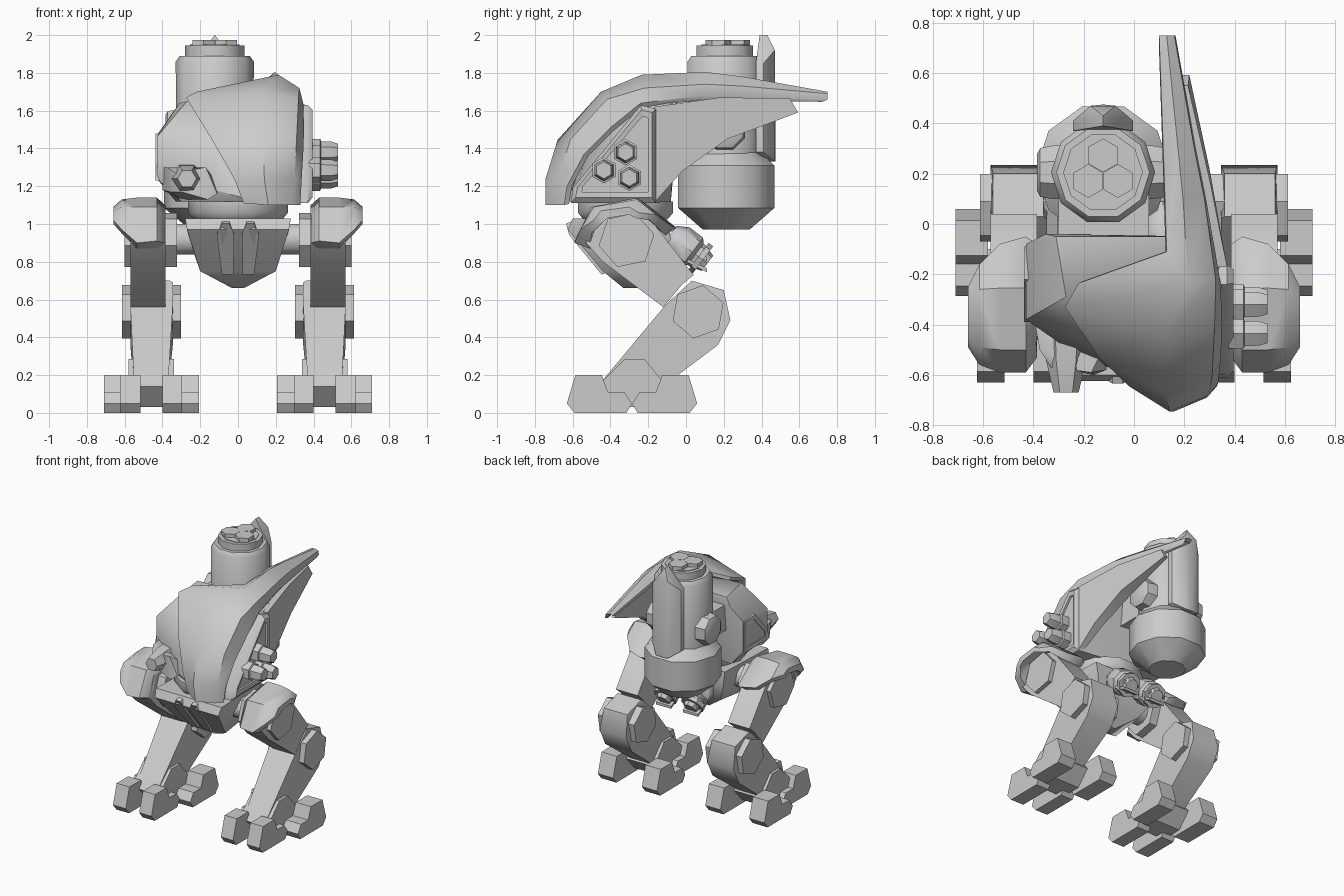
import bpy, bmesh, math
from mathutils import Vector

grey = bpy.data.materials.new("armour_grey")
grey.diffuse_color = (0.6, 0.6, 0.6, 1)


def finish(name, bm, mirror=False):
    bmesh.ops.recalc_face_normals(bm, faces=bm.faces)
    me = bpy.data.meshes.new(name)
    bm.to_mesh(me)
    bm.free()
    me.materials.append(grey)
    ob = bpy.data.objects.new(name, me)
    bpy.context.collection.objects.link(ob)
    if mirror:
        ob.modifiers.new("mirror", 'MIRROR').use_axis[0] = True
    return ob


def loft(name, rings, mirror=False):
    """Closed skin through rings of equal point count."""
    bm = bmesh.new()
    vs = [[bm.verts.new(p) for p in r] for r in rings]
    n = len(vs[0])
    for a, b in zip(vs, vs[1:]):
        for i in range(n):
            bm.faces.new((a[i], a[(i + 1) % n], b[(i + 1) % n], b[i]))
    bm.faces.new(vs[0])
    bm.faces.new(vs[-1])
    return finish(name, bm, mirror)


def prism(name, poly, x0, x1, mirror=False):
    """Side outline (y, z) extruded along x."""
    return loft(name, [[(x, y, z) for y, z in poly] for x in (x0, x1)], mirror)


def lathe(name, prof, n, centre, axis, mirror=False, turn=0.0):
    """Turned part; prof is (distance along axis, radius)."""
    q = Vector(axis).to_track_quat('Z', 'Y')
    c = Vector(centre)
    rings = []
    for d, r in prof:
        rings.append([c + q @ Vector((r * math.cos(turn + math.tau * i / n),
                                      r * math.sin(turn + math.tau * i / n), d)) for i in range(n)])
    return loft(name, rings, mirror)


def hull(name, pts, mirror=False):
    bm = bmesh.new()
    for p in pts:
        bm.verts.new(p)
    res = bmesh.ops.convex_hull(bm, input=bm.verts)
    bmesh.ops.delete(bm, geom=list({g for g in res["geom_interior"] if isinstance(g, bmesh.types.BMVert)}),
                     context='VERTS')
    bmesh.ops.dissolve_limit(bm, angle_limit=0.03, verts=bm.verts, edges=bm.edges)
    return finish(name, bm, mirror)


# Feet: two front and two rear toes around an ankle block
toe = [(0, .05), (.04, .11), (.127, .11), (.16, .2), (.30, .2), (.345, .05), (.305, 0), (.03, 0)]
for nm, s, spans in (("front_toe", -1, ((.296, .40), (.515, .624))),
                     ("rear_toe", 1, ((.206, .335), (.58, .71)))):
    for a, b in spans:
        prism(nm, [(-.286 + s * v, z) for v, z in toe], a, b, True)
prism("ankle", [(-.47, .14), (-.325, .285), (-.22, .285), (-.10, .14), (-.20, .03), (-.37, .03)], .34, .58, True)

# Shin, tapered from knee to ankle
loft("shin", [[(x, y, z) for x, y, z in ((.37, -.46, .15), (.55, -.46, .15), (.55, -.15, .12), (.37, -.15, .12))],
              [(.345, -.11, .57), (.57, -.11, .57), (.57, .17, .36), (.345, .17, .36)],
              [(.345, .02, .69), (.57, .02, .69), (.57, .235, .49), (.345, .235, .49)],
              [(.36, .03, .70), (.56, .03, .70), (.56, .20, .65), (.36, .20, .65)]], True)
lathe("knee_joint", [(-.155, .143), (.155, .143)], 6, (.458, .064, .535), (1, 0, 0), True, .35)

# Thigh and hip
prism("thigh", [(-.53, .90), (-.47, 1.05), (-.33, 1.08), (-.20, 1.04), (.04, .73), (-.02, .68), (-.12, .56), (-.44, .80)],
      .385, .57, True)
lathe("hip_joint", [(-.14, .15), (.14, .15)], 6, (.462, -.315, .915), (1, 0, 0), True, .2)
lathe("hip_axle", [(0, .085), (.25, .085)], 10, (.15, -.315, .92), (1, 0, 0), True)

# Bent guard over each hip, drawn in towards its outer side
guard = [(.385, [(-.53, .90), (-.46, 1.06), (-.26, 1.10), (-.08, .97), (-.12, .95), (-.26, 1.06), (-.44, 1.03), (-.49, .88)]),
         (.43, [(-.59, .91), (-.50, 1.09), (-.255, 1.14), (-.05, .98), (-.11, .94), (-.25, 1.08), (-.455, 1.04), (-.51, .87)]),
         (.535, [(-.59, .90), (-.50, 1.09), (-.255, 1.14), (-.08, .99), (-.13, .96), (-.25, 1.08), (-.455, 1.04), (-.51, .87)]),
         (.615, [(-.56, .97), (-.49, 1.09), (-.26, 1.13), (-.16, 1.05), (-.19, 1.02), (-.26, 1.08), (-.44, 1.04), (-.50, .95)]),
         (.66, [(-.49, 1.02), (-.45, 1.07), (-.30, 1.09), (-.25, 1.06), (-.26, 1.03), (-.30, 1.05), (-.42, 1.03), (-.45, 1.0)])]
loft("hip_guard", [[(x, y, z) for y, z in r] for x, r in guard], True)

# Pelvis wedge with two raised front blades
loft("pelvis", [[(-.28, -.60, 1.03), (.28, -.60, 1.03), (.26, -.10, 1.03), (-.26, -.10, 1.03)],
                [(-.27, -.625, .97), (.27, -.625, .97), (.26, -.08, .92), (-.26, -.08, .92)],
                [(-.20, -.44, .75), (.20, -.44, .75), (.18, -.16, .77), (-.18, -.16, .77)],
                [(-.03, -.33, .66), (.03, -.33, .66), (.03, -.24, .66), (-.03, -.24, .66)]])
blade = [(.045, 1.01), (.085, 1.01), (.112, .95), (.085, .74), (.025, .74), (.02, .95)]


def pelvis_y(z):
    return -.615 + max(0, .97 - z) * .82


loft("pelvis_blade", [[(x, pelvis_y(z) - d, z - d * .4) for x, z in blade] for d in (-.02, .02)], True)
lathe("waist_ring", [(0, .24), (.03, .265), (.09, .265)], 10, (0, -.32, 1.03), (0, 0, 1))

# Rear exhausts under the waist
lathe("exhaust", [(-.12, .06), (-.06, .095), (.03, .095), (.05, .07), (.07, .07), (.07, .09), (.10, .09),
                  (.10, .06), (.13, .05)], 8, (.115, .01, .87), (0, .8, -.6), True)
for z in (.80, .86):
    hull("exhaust_fin", [(x, y, z + dz - y * .5) for x in (.05, .18) for y in (-.05, .11) for dz in (0, .02)], True)

# Torso
hull("torso", [(-.43, -.08, 1.24), (-.43, -.08, 1.47), (-.43, -.38, 1.24), (-.43, -.38, 1.46),
               (-.35, -.04, 1.58), (-.31, -.05, 1.64), (-.27, -.29, 1.65), (.30, -.05, 1.65),
               (.32, -.25, 1.62), (.36, -.16, 1.11), (.36, -.60, 1.12), (.36, -.16, 1.60),
               (-.33, -.08, 1.12), (-.30, -.42, 1.12), (.10, -.63, 1.12), (-.20, -.54, 1.20), (-.05, -.5, 1.45)])

# Framed side panels (left and right)
outer = [(-.61, 1.11), (-.60, 1.19), (-.24, 1.63), (-.16, 1.61), (-.16, 1.11)]
rim = [(-.585, 1.14), (-.575, 1.195), (-.235, 1.605), (-.18, 1.59), (-.18, 1.14)]
inner = [(-.55, 1.17), (-.545, 1.20), (-.23, 1.57), (-.20, 1.56), (-.20, 1.17)]
loft("right_side_panel", [[(x, y, z) for y, z in r] for x, r in
                          ((.30, outer), (.37, outer), (.395, rim), (.39, inner), (.375, inner))])
lo = [(-.39, 1.23), (-.37, 1.30), (-.22, 1.48), (-.09, 1.47), (-.09, 1.23)]
li = [(-.35, 1.26), (-.34, 1.30), (-.21, 1.44), (-.12, 1.44), (-.12, 1.26)]
loft("left_side_panel", [[(x, y, z) for y, z in r] for x, r in
                         ((-.38, lo), (-.438, lo), (-.435, li), (-.415, li))])

# Three stubby launch tubes on the right panel
for y, z in ((-.32, 1.38), (-.435, 1.285), (-.30, 1.245)):
    lathe("launch_tube", [(0, .07), (.06, .07), (.065, .058), (.12, .056), (.155, .045)],
          6, (.375, y, z), (1, 0, 0), False, math.pi / 6)

# Hooded barrel at the front left
hull("barrel_hood", [(-.40, -.36, 1.30), (-.40, -.36, 1.18), (-.375, -.50, 1.30), (-.36, -.50, 1.17),
                     (-.17, -.59, 1.30), (-.11, -.58, 1.16), (-.16, -.60, 1.13), (-.30, -.40, 1.13),
                     (-.10, -.45, 1.2), (-.33, -.57, 1.27), (-.30, -.57, 1.17)])
lathe("front_barrel", [(0, .085), (.12, .08), (.25, .05)], 6, (-.27, -.42, 1.24), (0, -1, 0))

# Swept shell over the front, ending in a long tail: left edge, ridge, shoulder, right edge
rows = [((.03, -.66, 1.11), (.16, -.745, 1.10), (.29, -.69, 1.10), (.33, -.645, 1.10)),
        ((-.02, -.645, 1.24), (.14, -.745, 1.235), (.30, -.68, 1.24), (.335, -.63, 1.2)),
        ((-.14, -.53, 1.45), (.13, -.68, 1.445), (.31, -.61, 1.45), (.345, -.54, 1.37)),
        ((-.275, -.33, 1.67), (.12, -.45, 1.70), (.32, -.42, 1.66), (.35, -.40, 1.51)),
        ((-.22, -.235, 1.70), (.215, -.235, 1.79), (.325, -.22, 1.72), (.345, -.24, 1.64)),
        ((.13, -.11, 1.75), (.195, .10, 1.805), (.28, .10, 1.74), (.29, .08, 1.68)),
        ((.12, .2, 1.76), (.175, .30, 1.78), (.24, .30, 1.73), (.245, .30, 1.67)),
        ((.10, .75, 1.695), (.13, .75, 1.70), (.16, .75, 1.69), (.165, .75, 1.66))]
hub = Vector((.05, -.1, 1.25))
rings = []
for r in rows:
    under = [Vector(p) + (hub - Vector(p)).normalized() * .03 for p in r]
    rings.append([Vector(p) for p in r] + under[::-1])
loft("swept_shell", rings)

# Rear wing below the tail
wing = [(-.17, 1.11, .33, .37), (-.17, 1.62, .28, .37), (.18, 1.67, .22, .30), (.55, 1.665, .19, .215),
        (.593, 1.59, .19, .22), (.22, 1.45, .21, .30), (-.02, 1.28, .27, .34)]
loft("rear_wing", [[(w[i], w[0], w[1]) for w in wing] for i in (2, 3)])

# Upright cannon behind the torso
cx, cy = -.123, .205
lathe("cannon_barrel", [(1.30, .203), (1.86, .207), (1.89, .185), (1.89, .158), (1.945, .158), (1.945, .13),
                        (1.95, .13)], 10, (cx, cy, 0), (0, 0, 1))
for k in range(3):
    a = math.pi / 2 + k * math.tau / 3
    lathe("muzzle", [(1.94, .067), (1.975, .067)], 6, (cx + .068 * math.cos(a), cy + .068 * math.sin(a), 0),
          (0, 0, 1), False, math.pi / 6)
lathe("cannon_base", [(.97, .13), (1.085, .268), (1.31, .268), (1.385, .19)], 10, (cx, cy + .008, 0), (0, 0, 1))
lathe("cannon_pivot", [(-.262, .08), (-.25, .105), (-.2, .115), (.2, .115), (.25, .105), (.262, .08)], 8,
      (cx, cy, 1.5), (1, 0, 0), False, math.pi / 8)
hull("cannon_mount", [(x, y, z) for x in (-.30, .06) for y in (-.12, .12) for z in (1.38, 1.58)])

# Pointed guard plate on the back of the cannon
half = [(0, 2.0, .43), (.05, 1.92, .47), (.05, 1.33, .47), (0, 1.33, .475), (.12, 1.38, .41), (.12, 1.85, .41)]
hull("cannon_back_plate", [(cx + s * x, y - d, z) for x, z, y in half for s in (-1, 1) for d in (0, .04)])

# Smooth the rounded parts, keep the hard edges
for ob in bpy.context.scene.objects:
    ob.select_set(True)
    bpy.context.view_layer.objects.active = ob
bpy.ops.object.shade_smooth_by_angle(angle=math.radians(40))
